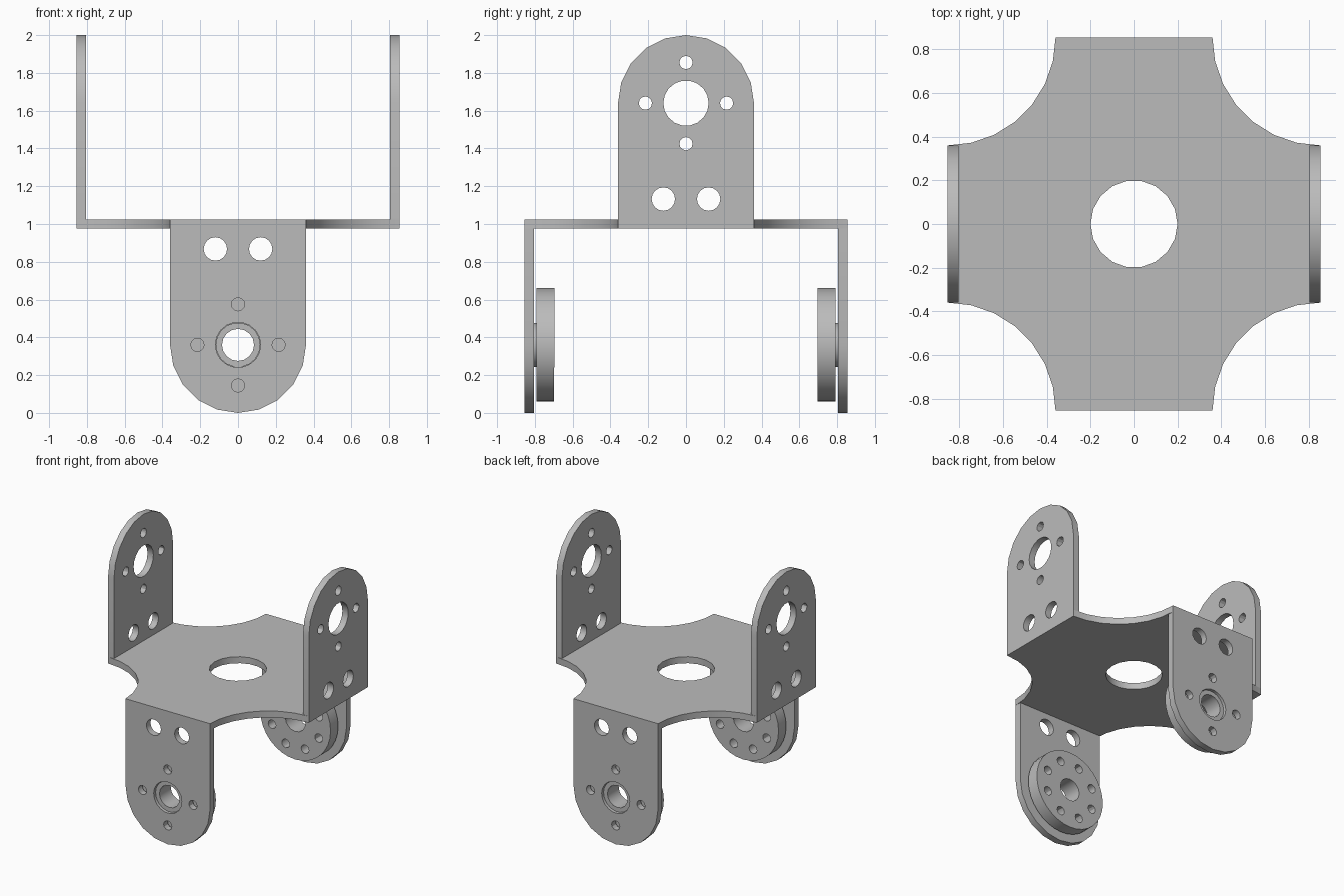
import bpy, bmesh
from math import pi, sin, cos, radians

if "Cube" in bpy.data.objects:
    bpy.data.objects.remove(bpy.data.objects["Cube"], do_unlink=True)

metal = bpy.data.materials.new("grey metal")
metal.use_nodes = True
GREY = (0.5, 0.5, 0.5, 1)
metal.diffuse_color = GREY
metal.node_tree.nodes["Principled BSDF"].inputs["Base Color"].default_value = GREY

HALF = 0.855      # outer half width of the bracket
SHEET = 0.05      # sheet thickness
WIDTH = 0.36      # half width of each arm
LENGTH = 0.975    # arm length beyond the base plate
HUB = LENGTH - WIDTH


def arc(cx, cy, r, start, end, steps):
    """Points along an arc, both ends included."""
    angles = [radians(start + (end - start) * i / steps) for i in range(steps + 1)]
    return [(cx + r * cos(a), cy + r * sin(a)) for a in angles]


def circle(cx, cy, r, sides):
    return arc(cx, cy, r, 0, 360, sides)[:-1]


def plate(name, loops, thickness, location, rotation=(0, 0, 0)):
    """Extrude an outline with holes into a solid sheet."""
    curve = bpy.data.curves.new(name, "CURVE")
    curve.dimensions = "2D"
    curve.fill_mode = "BOTH"
    curve.extrude = thickness / 2
    for loop in loops:
        spline = curve.splines.new("POLY")
        spline.points.add(len(loop) - 1)
        for point, (x, y) in zip(spline.points, loop):
            point.co = (x, y, 0, 1)
        spline.use_cyclic_u = True
    obj = bpy.data.objects.new(name, curve)
    bpy.context.collection.objects.link(obj)
    obj.location = location
    obj.rotation_euler = rotation
    bpy.ops.object.select_all(action="DESELECT")
    obj.select_set(True)
    bpy.context.view_layer.objects.active = obj
    bpy.ops.object.convert(target="MESH")
    obj = bpy.context.object
    # weld the caps to the walls
    bm = bmesh.new()
    bm.from_mesh(obj.data)
    bmesh.ops.remove_doubles(bm, verts=bm.verts, dist=0.0001)
    bmesh.ops.recalc_face_normals(bm, faces=bm.faces)
    bm.to_mesh(obj.data)
    bm.free()
    obj.data.materials.clear()
    obj.data.materials.append(metal)
    bpy.ops.object.shade_smooth_by_angle(angle=radians(30))
    return obj


# Base plate: a cross with four scooped corners and a round centre hole
outline = []
for k, (sx, sy) in enumerate([(1, 1), (-1, 1), (-1, -1), (1, -1)]):
    start = 270 + 90 * k
    outline += arc(sx * HALF, sy * HALF, HALF - WIDTH, start, start - 90, 7)
plate("base_plate", [outline, circle(0, 0, 0.2, 18)], SHEET, (0, 0, 1))

# Arms: rounded tabs with a hub hole, four screw holes and two mounting holes
arm = [[(-WIDTH, 0), (WIDTH, 0)] + arc(0, HUB, WIDTH, 0, 180, 10),
       circle(0, HUB, 0.12, 18)]
arm += [circle(x, y, 0.035, 12) for x, y in circle(0, HUB, 0.215, 4)]
arm += [circle(s * 0.12, 0.107, 0.062, 16) for s in (-1, 1)]

# Servo disc: eight screw holes set between those of the arm
disc = [circle(0, 0, 0.3, 32), circle(0, 0, 0.085, 16)]
disc += [circle(x * cos(pi / 8) - y * sin(pi / 8),
                x * sin(pi / 8) + y * cos(pi / 8), 0.033, 12)
         for x, y in circle(0, 0, 0.215, 8)]
collar = [circle(0, 0, 0.118, 18), circle(0, 0, 0.085, 16)]

DOWN = (-pi / 2, 0, 0)
UP = (pi / 2, 0, pi / 2)
mid = HALF - SHEET / 2
for s, side, end in ((1, "left", "back"), (-1, "right", "front")):
    plate(side + "_upper_arm", arm, SHEET, (s * mid, 0, 1 + SHEET / 2), UP)
    plate(end + "_lower_arm", arm, SHEET, (0, s * mid, 1 - SHEET / 2), DOWN)
    plate(end + "_disc", disc, 0.093, (0, s * 0.744, WIDTH), DOWN)
    plate(end + "_collar", collar, 0.045, (0, s * 0.812, WIDTH), DOWN)
